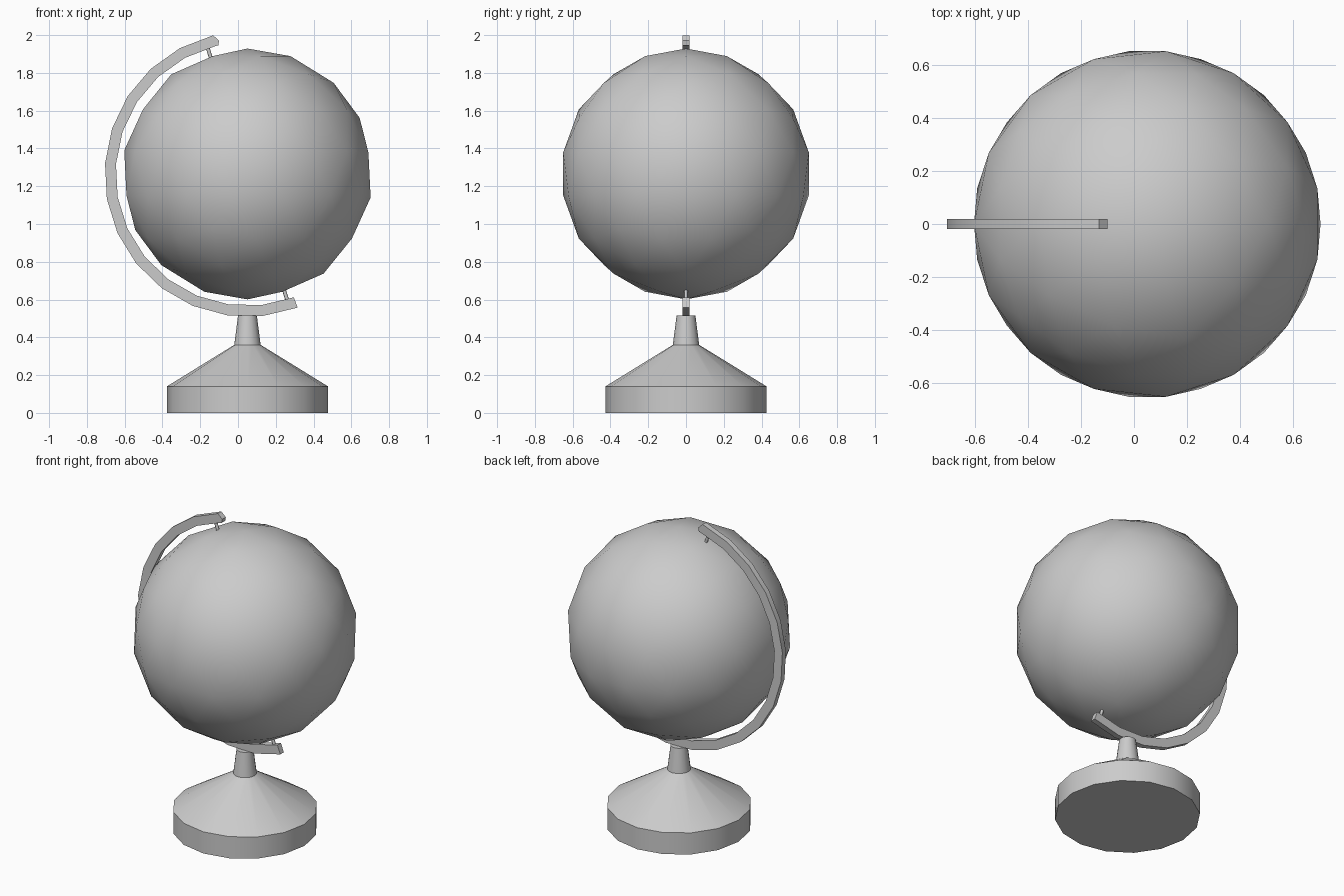
import bpy, bmesh, math
from mathutils import Vector

cube = bpy.data.objects.get("Cube")
if cube:
    bpy.data.objects.remove(cube, do_unlink=True)

AXIS_X, CENTRE_Z = 0.05, 1.265
CENTRE = Vector((AXIS_X, 0, CENTRE_Z))

grey = bpy.data.materials.new("plain grey")
colour = (0.6, 0.6, 0.6, 1)
grey.use_nodes = True
grey.diffuse_color = colour
grey.node_tree.nodes["Principled BSDF"].inputs["Base Color"].default_value = colour


def finish(name, bm, angle=30):
    bmesh.ops.recalc_face_normals(bm, faces=bm.faces[:])
    mesh = bpy.data.meshes.new(name)
    bm.to_mesh(mesh)
    bm.free()
    mesh.materials.append(grey)
    obj = bpy.data.objects.new(name, mesh)
    bpy.context.collection.objects.link(obj)
    bpy.ops.object.select_all(action='DESELECT')
    obj.select_set(True)
    bpy.context.view_layer.objects.active = obj
    bpy.ops.object.shade_smooth_by_angle(angle=math.radians(angle))
    return obj


def lathe(name, profile, sides=16):
    """Closed solid from (radius, height) rings around the stand's axis."""
    bm = bmesh.new()
    rings = []
    for r, z in profile:
        ring = []
        for i in range(sides):
            a = math.tau * i / sides
            ring.append(bm.verts.new((AXIS_X + r * math.cos(a), r * math.sin(a), z)))
        rings.append(ring)
    for low, high in zip(rings, rings[1:]):
        for i in range(sides):
            j = (i + 1) % sides
            bm.faces.new((low[i], low[j], high[j], high[i]))
    bm.faces.new(rings[0])
    bm.faces.new(rings[-1])
    return finish(name, bm)


def polar(r, degrees):
    a = math.radians(degrees)
    return CENTRE + Vector((r * math.cos(a), 0, r * math.sin(a)))


# Stand
lathe("base", [(0.427, 0), (0.427, 0.14), (0.07, 0.36)])
lathe("neck", [(0.07, 0.358), (0.05, 0.515)])

# Ball: icosahedron with every edge split in three
bm = bmesh.new()
bmesh.ops.create_icosphere(bm, subdivisions=1, radius=1)
bmesh.ops.subdivide_edges(bm, edges=bm.edges[:], cuts=2, use_grid_fill=True)
for v in bm.verts:
    v.co = CENTRE + v.co.normalized() * 0.664
finish("globe_ball", bm, 60)

# Curved arm: ring segment from the top pin round the right side to the bottom
INNER, OUTER, STEPS = 0.698, 0.756, 13
START, END = 103.9, 290.6
angles = [START + (END - START) * i / STEPS for i in range(STEPS + 1)]
outline = [polar(OUTER, a) for a in angles]
outline += [polar(INNER, a) for a in reversed(angles)]
outline += [polar(INNER, 102.8), polar(0.721, 102)]
bm = bmesh.new()
face = bm.faces.new([bm.verts.new(p + Vector((0, -0.018, 0))) for p in outline])
extruded = bmesh.ops.extrude_face_region(bm, geom=[face])
moved = [g for g in extruded["geom"] if isinstance(g, bmesh.types.BMVert)]
bmesh.ops.translate(bm, verts=moved, vec=(0, 0.036, 0))
finish("curved_arm", bm)

# Pins joining the arm and the ball
for name, degrees in (("top_pin", 107.5), ("bottom_pin", 287.5)):
    start, end = polar(0.63, degrees), polar(0.71, degrees)
    bm = bmesh.new()
    bmesh.ops.create_cone(bm, cap_ends=True, segments=8, radius1=0.01,
                          radius2=0.01, depth=(end - start).length)
    turn = (end - start).to_track_quat('Z', 'Y')
    for v in bm.verts:
        v.co = turn @ v.co + (start + end) / 2
    finish(name, bm, 50)
